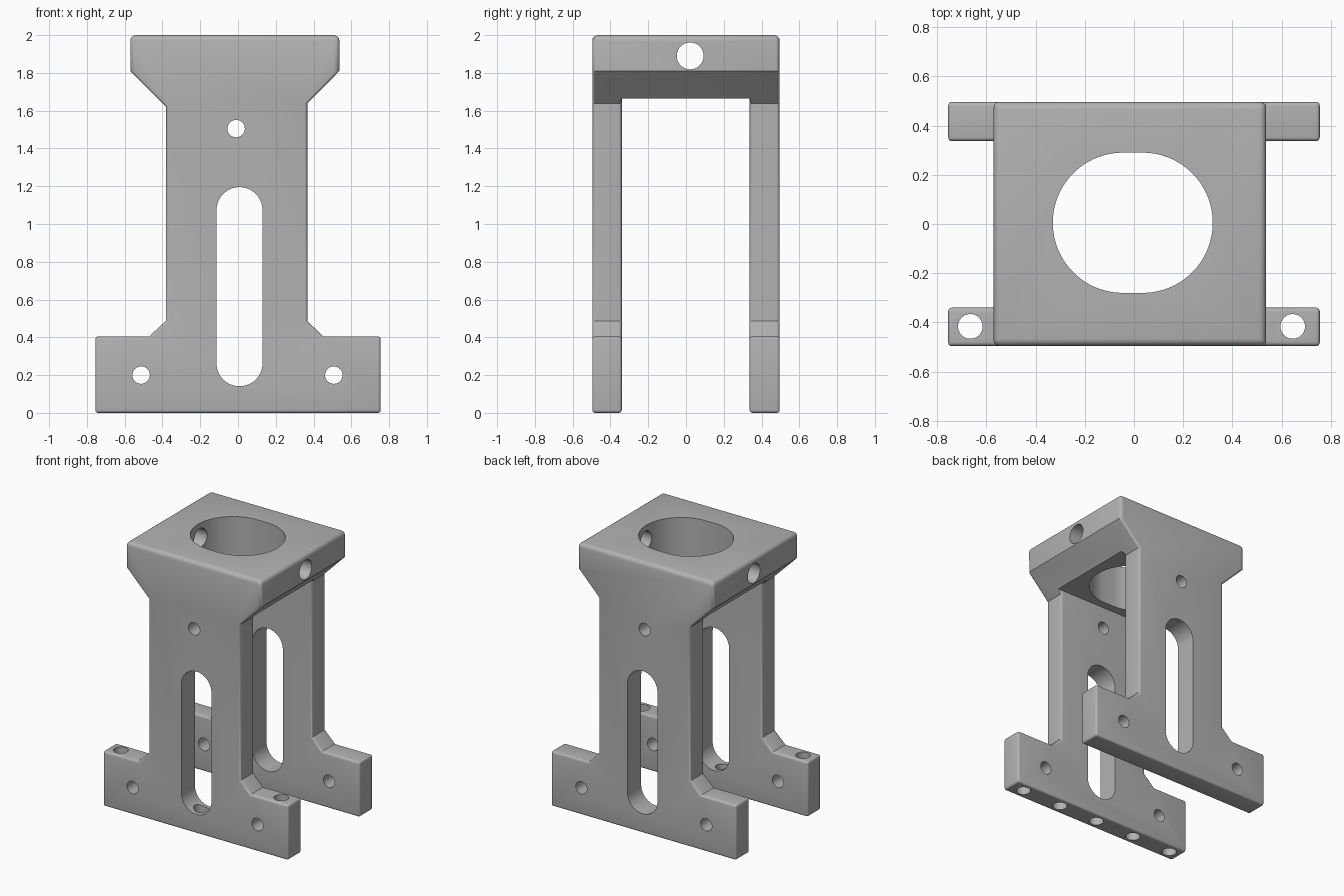
import bpy, bmesh, math

cube = bpy.data.objects.get("Cube")
if cube:
    bpy.data.objects.remove(cube, do_unlink=True)

grey = bpy.data.materials.new("plain grey")
grey.use_nodes = True
COLOUR = (0.45, 0.45, 0.45, 1)
grey.diffuse_color = COLOUR
grey.node_tree.nodes["Principled BSDF"].inputs["Base Color"].default_value = COLOUR


def prism(name, points, axis, start, end):
    """Extrude a 2D outline along an axis from start to end."""
    place = {"x": lambda a, b, t: (t, a, b),
             "y": lambda a, b, t: (a, t, b),
             "z": lambda a, b, t: (a, b, t)}[axis]
    bm = bmesh.new()
    low = [bm.verts.new(place(a, b, start)) for a, b in points]
    high = [bm.verts.new(place(a, b, end)) for a, b in points]
    bm.faces.new(low)
    bm.faces.new(high[::-1])
    for i in range(len(low)):
        j = (i + 1) % len(low)
        bm.faces.new((low[i], high[i], high[j], low[j]))
    bmesh.ops.recalc_face_normals(bm, faces=bm.faces)
    mesh = bpy.data.meshes.new(name)
    bm.to_mesh(mesh)
    bm.free()
    mesh.materials.append(grey)
    obj = bpy.data.objects.new(name, mesh)
    bpy.context.collection.objects.link(obj)
    return obj


def slot(ca, cb, radius, da=0.0, db=0.0, n=24):
    """Outline of a round hole, stretched into a slot by +-da or +-db."""
    points = []
    for i in range(2 * n):
        t = math.pi * (2 * i + 1) / (2 * n)
        c, s = math.cos(t), math.sin(t)
        points.append((ca + radius * c + math.copysign(da, c),
                       cb + radius * s + math.copysign(db, s)))
    return points


def apply(obj, mod):
    bpy.context.view_layer.objects.active = obj
    bpy.ops.object.modifier_apply(modifier=mod.name)


def cut(obj, cutter):
    mod = obj.modifiers.new("cut", "BOOLEAN")
    mod.operation = "DIFFERENCE"
    mod.solver = "EXACT"
    mod.object = cutter
    apply(obj, mod)
    bpy.data.objects.remove(cutter, do_unlink=True)


# Body: wide feet, column and flared cap, extruded front to back
outline = [(-0.755, 0), (0.755, 0), (0.755, 0.405), (0.45, 0.405), (0.367, 0.487),
           (0.367, 1.637), (0.537, 1.81), (0.537, 2), (-0.57, 2), (-0.57, 1.81),
           (-0.382, 1.622), (-0.382, 0.487), (-0.47, 0.405), (-0.755, 0.405)]
bracket = prism("bracket", outline, "y", -0.496, 0.496)

# Gap between the front and back legs
cut(bracket, prism("leg_gap", [(-0.34, -0.5), (0.337, -0.5), (0.337, 1.665), (-0.34, 1.665)],
                   "x", -1, 1))

# Rounded outer edges, wider around the cap
bm = bmesh.new()
bm.from_mesh(bracket.data)
weight = bm.edges.layers.float.new("bevel_weight_edge")
for e in bm.edges:
    if len(e.link_faces) == 2 and e.calc_face_angle_signed(0) > math.radians(60):
        on_cap = min(v.co.z for v in e.verts) > 1.7
        e[weight] = 1.0 if on_cap else 0.5
bm.to_mesh(bracket.data)
bm.free()
bevel = bracket.modifiers.new("rounding", "BEVEL")
bevel.limit_method = "WEIGHT"
bevel.width = 0.03
bevel.segments = 4
apply(bracket, bevel)

# Long slot, screw hole and foot holes through both legs
cut(bracket, prism("leg_slot", slot(0.008, 0.668, 0.122, db=0.405), "y", -1, 1))
for x, z in [(-0.01, 1.505), (-0.513, 0.2), (0.507, 0.2)]:
    cut(bracket, prism("screw_hole", slot(x, z, 0.046), "y", -1, 1))

# Large opening in the cap and the cross hole through its sides
cut(bracket, prism("cap_opening", slot(-0.005, 0.005, 0.285, da=0.04, n=40), "z", 1.5, 2.2))
cut(bracket, prism("cross_hole", slot(0.022, 1.89, 0.071), "x", -1, 1))

# Row of vertical holes in the front foot
for i in range(5):
    cut(bracket, prism("foot_hole", slot(-0.665 + 0.3275 * i, -0.416, 0.05), "z",
                       -0.2, 0.3 if i == 2 else 0.42))

bpy.ops.object.select_all(action="DESELECT")
bracket.select_set(True)
bpy.context.view_layer.objects.active = bracket
bpy.ops.object.shade_smooth_by_angle(angle=math.radians(30))
